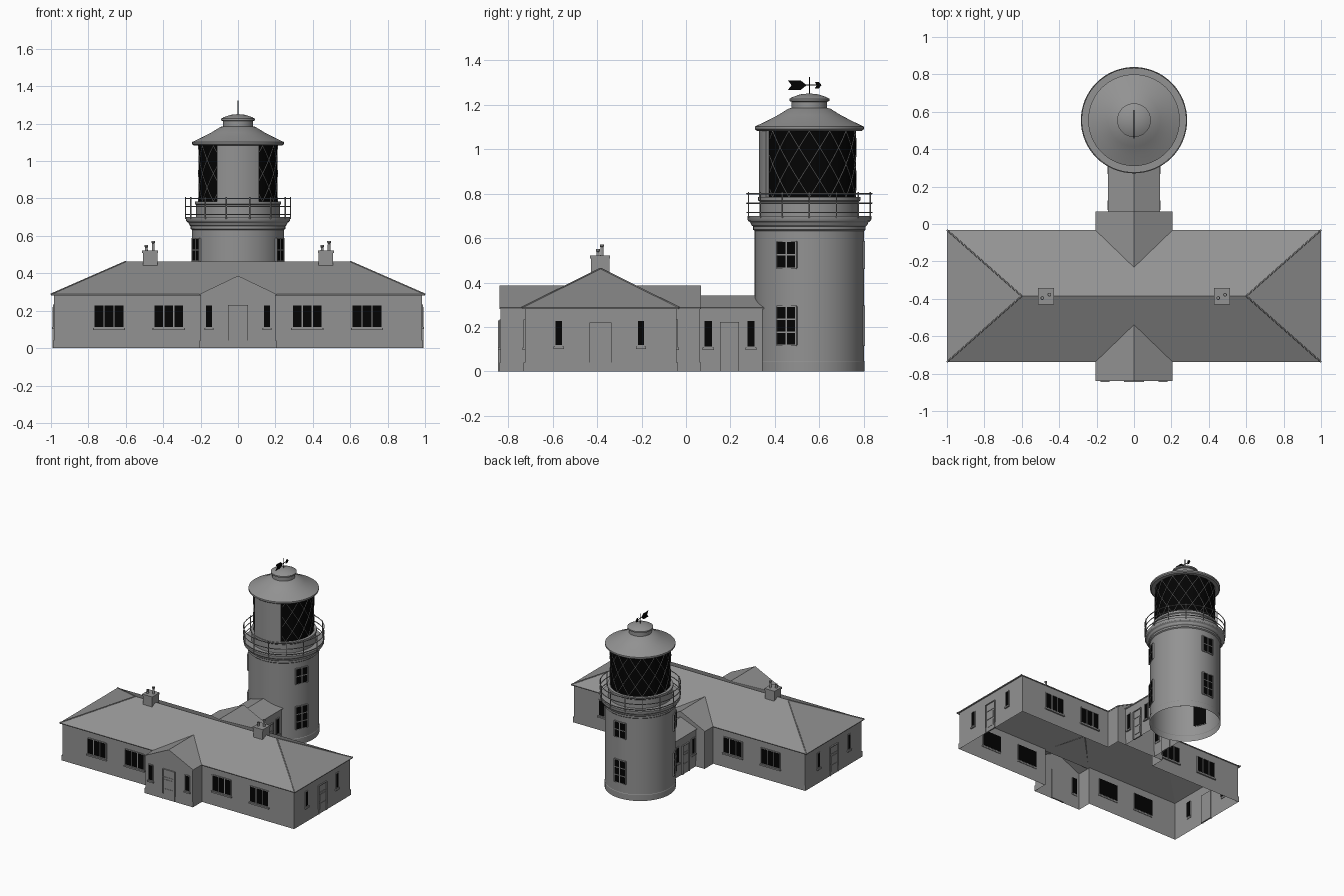
import bpy, bmesh
from math import sin, cos, pi, radians
from mathutils import Matrix, Vector

if "Cube" in bpy.data.objects:
    bpy.data.objects.remove(bpy.data.objects["Cube"])

BLACK = bpy.data.materials.new("dark_glass")
BLACK.diffuse_color = (0.001, 0.001, 0.001, 1)
BLACK.use_nodes = True
BLACK.node_tree.nodes["Principled BSDF"].inputs["Base Color"].default_value = BLACK.diffuse_color
STONE = bpy.data.materials.new("dark_grey")
STONE.diffuse_color = (0.29, 0.29, 0.29, 1)
STONE.use_nodes = True
STONE.node_tree.nodes["Principled BSDF"].inputs["Base Color"].default_value = STONE.diffuse_color
TY = 0.555                      # tower centre y
EAVE, RIDGE = 0.288, 0.463      # main roof heights


def mesh(name, verts, faces, mat=STONE, roof=False):
    me = bpy.data.meshes.new(name)
    me.from_pydata(verts, [], faces)
    ob = bpy.data.objects.new(name, me)
    bpy.context.collection.objects.link(ob)
    me.materials.append(mat)
    if roof:                    # upward normals, then thickness below
        for p in me.polygons:
            if p.normal.z < 0:
                p.flip()
        m = ob.modifiers.new("thickness", 'SOLIDIFY')
        m.thickness, m.offset = 0.007, -1
    return ob


def boxes(name, parts, matrix=Matrix(), mat=STONE):
    bm = bmesh.new()
    for x0, x1, y0, y1, z0, z1 in parts:
        c = Vector(((x0 + x1) / 2, (y0 + y1) / 2, (z0 + z1) / 2))
        s = Matrix.Diagonal((x1 - x0, y1 - y0, z1 - z0, 1))
        bmesh.ops.create_cube(bm, size=1, matrix=matrix @ Matrix.Translation(c) @ s)
    ob = mesh(name, [], [], mat)
    bm.to_mesh(ob.data)
    bm.free()
    return ob


def revolve(name, profile, y=TY, x=0, a0=0, a1=360, n=64, mat=STONE):
    full = a1 - a0 == 360
    cols = n if full else n + 1
    k = len(profile)
    ang = [radians(a0 + (a1 - a0) * i / n) for i in range(cols)]
    verts = [(x + r * cos(a), y + r * sin(a), z) for a in ang for r, z in profile]
    faces = [(i * k + j, (i + 1) % cols * k + j, (i + 1) % cols * k + j + 1, i * k + j + 1)
             for i in range(n) for j in range(k - 1)]
    if not full:                # close the two ends
        faces += [tuple(range(k)), tuple(n * k + j for j in reversed(range(k)))]
    ob = mesh(name, verts, faces, mat)
    bm = bmesh.new()
    bm.from_mesh(ob.data)
    bmesh.ops.remove_doubles(bm, verts=bm.verts, dist=1e-5)
    bm.to_mesh(ob.data)
    bm.free()
    bpy.ops.object.select_all(action='DESELECT')
    ob.select_set(True)
    bpy.context.view_layer.objects.active = ob
    bpy.ops.object.shade_smooth_by_angle(angle=radians(25))
    return ob


def tubes(name, paths, r, cyclic=False, mat=STONE):
    cu = bpy.data.curves.new(name, 'CURVE')
    cu.dimensions, cu.bevel_depth, cu.bevel_resolution = '3D', r, 1
    cu.use_fill_caps = True
    for path in paths:
        sp = cu.splines.new('POLY')
        sp.points.add(len(path) - 1)
        for p, c in zip(sp.points, path):
            p.co = (*c, 1)
        sp.use_cyclic_u = cyclic
    cu.materials.append(mat)
    bpy.context.collection.objects.link(bpy.data.objects.new(name, cu))


def wall_frame(x, y, azimuth):  # local y points out of the wall
    return Matrix.Translation((x, y, 0)) @ Matrix.Rotation(radians(azimuth - 90), 4, 'Z')


def window(x, y, az, w, z0, z1, cols=1, rows=1, sill=True):
    m, h, t = wall_frame(x, y, az), w / 2, 0.003
    boxes("window_glass", [(-h, h, -0.008, 0.002, z0, z1)], m, BLACK)
    bars = [(-h + w * i / cols - t, -h + w * i / cols + t, -0.006, 0.005, z0, z1)
            for i in range(cols + 1)]
    bars += [(-h, h, -0.006, 0.005, z0 + (z1 - z0) * i / rows - t, z0 + (z1 - z0) * i / rows + t)
             for i in range(rows + 1)]
    if sill:
        bars.append((-h - 0.006, h + 0.006, -0.004, 0.011, z0 - 0.014, z0 - 0.003))
    boxes("window_frame", bars, m)


def door(x, y, az, w, top):
    h = w / 2
    boxes("door", [(-h, h, -0.006, 0.004, 0, top),
                   (-h, -h + 0.006, -0.006, 0.01, 0, top), (h - 0.006, h, -0.006, 0.01, 0, top),
                   (-h, h, -0.006, 0.01, top - 0.006, top),
                   (-h, h, -0.006, 0.007, top * 0.72, top * 0.74),
                   (-h + 0.016, h - 0.016, 0, 0.007, 0.03, top * 0.35),
                   (-h + 0.016, h - 0.016, 0, 0.007, top * 0.42, top * 0.66)],
          wall_frame(x, y, az))


def house_shell(name, e, top):  # cross-shaped outline of house and two porches
    X, P, F, B, PF, PB = 0.983 + e, 0.2 + e, -0.725 - e, -0.042 + e, -0.835 - e, 0.063 + e
    right = [(P, PF), (P, F), (X, F), (X, B), (P, B), (P, PB)]
    loop = right + [(-x, y) for x, y in reversed(right)]
    n = len(loop)
    mesh(name, [(x, y, z) for z in (0, top) for x, y in loop],
         [(i, (i + 1) % n, n + (i + 1) % n, n + i) for i in range(n)])


# House walls and plinth
house_shell("house_walls", 0, EAVE)
house_shell("house_plinth", 0.005, 0.04)

# Hipped main roof with hip capping
E = [(-1, -0.738, EAVE), (1, -0.738, EAVE), (1, -0.032, EAVE), (-1, -0.032, EAVE)]
R = [(-0.6, -0.385, RIDGE), (0.6, -0.385, RIDGE)]
mesh("main_roof", E + R, [(0, 1, 5, 4), (1, 2, 5), (2, 3, 4, 5), (3, 0, 4)], roof=True)
tubes("roof_capping", [[E[0], R[0]], [E[3], R[0]], [E[1], R[1]], [E[2], R[1]]], 0.004)

# Gabled porch roofs front and back, and the link corridor ending on the tower
for name, w, yg, ygr, ye, yr, zr in (
        ("front_porch", 0.207, -0.84, -0.84, -0.738, -0.53, 0.387),
        ("back_porch", 0.207, 0.067, 0.067, -0.032, -0.235, 0.387),
        ("link", 0.138, 0.351, 0.31, 0.06, 0.06, 0.342)):
    v = [(-w, yg, EAVE), (0, ygr, zr), (w, yg, EAVE), (w, ye, EAVE), (0, yr, zr), (-w, ye, EAVE)]
    mesh(name + "_roof", v, [(0, 1, 4, 5), (1, 2, 3, 4)], roof=True)
    if name != "link":
        s = 0.004 if yg < 0 else -0.004
        mesh(name + "_gable", [(x, y + s, z - 0.002) for x, y, z in v[:3]], [(0, 1, 2)])
for s in (-1, 1):
    x = 0.13 * s
    mesh("link_wall", [(x, 0.06, 0), (x, 0.345, 0), (x, 0.345, EAVE), (x, 0.06, EAVE)], [(0, 1, 2, 3)])

# Windows and doors, mirrored left and right
for s in (-1, 1):
    side = 0 if s > 0 else 180
    for x in (0.69, 0.37):
        window(x * s, -0.725, -90, 0.16, 0.11, 0.23, cols=3)
        window(x * s, -0.042, 90, 0.16, 0.11, 0.23, cols=3)
    window(0.155 * s, -0.835, -90, 0.038, 0.11, 0.23)
    for y in (-0.573, -0.203):
        window(0.983 * s, y, side, 0.034, 0.115, 0.23)
    door(0.983 * s, -0.385, side, 0.1, 0.22)
    for y in (0.1, 0.292):
        window(0.13 * s, y, side, 0.038, 0.11, 0.23)
    door(0.13 * s, 0.196, side, 0.086, 0.222)
door(0, -0.835, -90, 0.106, 0.23)

# Chimneys with pots
for cx in (-0.47, 0.47):
    boxes("chimney", [(cx - 0.039, cx + 0.039, -0.427, -0.345, 0.435, 0.51),
                      (cx - 0.043, cx + 0.043, -0.431, -0.341, 0.508, 0.522)])
    for dx, dy, top in ((-0.02, -0.01, 0.55), (0.017, 0.008, 0.572)):
        revolve("chimney_pot", [(0.008, 0.515), (0.007, top - 0.012), (0.01, top - 0.008),
                                (0.01, top), (0.006, top), (0.006, 0.53), (0, 0.53)],
                y=-0.386 + dy, x=cx + dx, n=12)

# Tower shaft, cornice and gallery deck
revolve("tower", [(0.248, 0), (0.248, 0.045), (0.246, 0.048), (0.246, 0.632), (0.253, 0.638),
                  (0.253, 0.652), (0.26, 0.658), (0.265, 0.67), (0.276, 0.678),
                  (0.279, 0.685), (0.279, 0.7), (0.2, 0.7)])
for az in (-24.5, 90, 204.5):
    x, y = 0.246 * cos(radians(az)), TY + 0.246 * sin(radians(az))
    window(x, y, az, 0.095, 0.465, 0.585, 2, 2, sill=False)
    window(x, y, az, 0.095, 0.118, 0.293, 2, 3, sill=False)

# Gallery railing
def ring(r, z, n=64):
    return [(r * cos(2 * pi * i / n), TY + r * sin(2 * pi * i / n), z) for i in range(n)]


tubes("gallery_rails", [ring(0.281, z) for z in (0.715, 0.757, 0.8)], 0.0032, cyclic=True)
tubes("gallery_posts", [[(x, y, 0.69), (x, y, 0.808)] for x, y, _ in ring(0.281, 0, 14)], 0.0035)

# Lantern: base wall, solid front panel, dark glass and diagonal glazing bars
revolve("lantern_base", [(0.224, 0.7), (0.224, 0.765), (0.23, 0.77), (0.23, 0.784), (0.2, 0.784)])
revolve("lantern_panel", [(0.2, 0.784), (0.226, 0.784), (0.226, 1.085), (0.2, 1.085)],
        a0=240, a1=300, n=12)
revolve("lantern_glass", [(0.21, 0.784), (0.21, 1.085)], mat=BLACK)
lattice = []
for k in range(14):
    for d in (-1, 1):
        run = []
        for i in range(17):
            a = (k * 360 / 14 + d * 52 * i / 16 + 60) % 360
            if a <= 300:
                t = radians(a - 60)
                run.append((0.211 * cos(t), TY + 0.211 * sin(t), 0.784 + 0.301 * i / 16))
            else:
                if len(run) > 1:
                    lattice.append(run)
                run = []
        if len(run) > 1:
            lattice.append(run)
tubes("lantern_glazing_bars", lattice, 0.002)

# Lantern roof with ventilator cap
revolve("lantern_roof", [(0.2, 1.083), (0.236, 1.083), (0.245, 1.09), (0.245, 1.102), (0.232, 1.108),
                         (0.19, 1.128), (0.14, 1.154), (0.095, 1.182), (0.08, 1.186), (0.08, 1.213),
                         (0.09, 1.217), (0.09, 1.227), (0.075, 1.235), (0.04, 1.247), (0, 1.251)])

# Weather vane
tubes("vane_rods", [[(0, TY, 1.245), (0, TY, 1.325)],
                    [(0, TY - 0.06, 1.288), (0, TY + 0.04, 1.288)]], 0.0025, mat=BLACK)
tail = [(-0.097, 0.022), (-0.04, 0.022), (-0.012, 0), (-0.04, -0.022), (-0.097, -0.022), (-0.08, 0)]
head = [(0.025, 0.014), (0.043, 0.014), (0.055, 0), (0.043, -0.014), (0.025, -0.014), (0.033, 0)]
for name, shape in (("vane_tail", tail), ("vane_head", head)):
    ob = mesh(name, [(0, TY + y, 1.288 + z) for y, z in shape], [range(6)], BLACK)
    m = ob.modifiers.new("thickness", 'SOLIDIFY')
    m.thickness, m.offset = 0.003, 0
